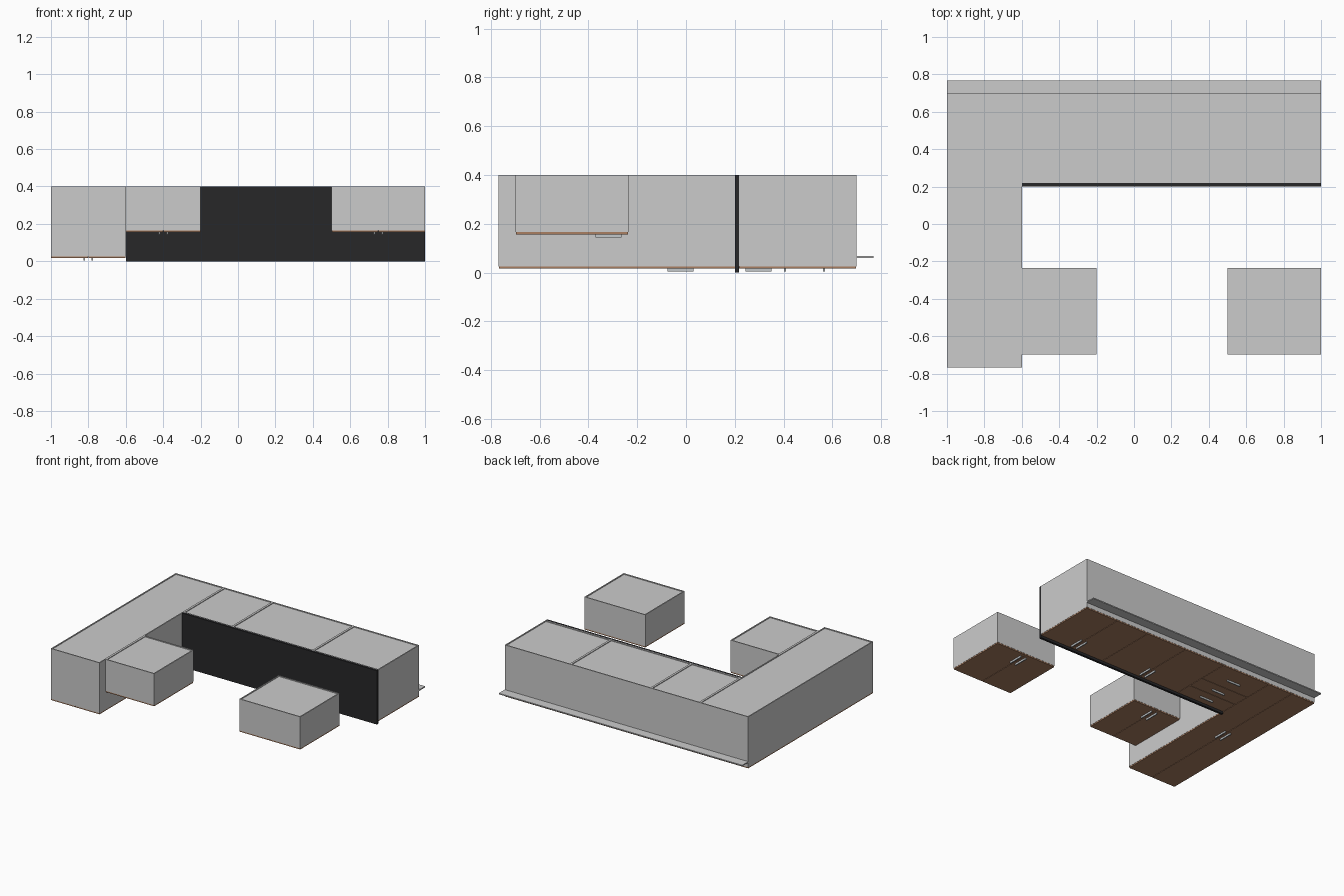
import bpy, bmesh
from mathutils import Vector

if "Cube" in bpy.data.objects:
    bpy.data.objects.remove(bpy.data.objects["Cube"])

# Fitted kitchen lying on its back: doors face down (-z), cabinet backs face up
T = 0.008       # panel thickness
BACK = 0.40     # z of the cabinet backs
GAP = 0.0015    # half gap between doors


def material(name, rgb):
    m = bpy.data.materials.new(name)
    m.diffuse_color = (*rgb, 1)
    m.use_nodes = True
    m.node_tree.nodes["Principled BSDF"].inputs["Base Color"].default_value = m.diffuse_color
    return m


WOOD = material("wood", (0.40, 0.21, 0.12))
BLACK = material("black_stone", (0.02, 0.02, 0.022))
METAL = material("steel", (0.55, 0.58, 0.6))


def boxes(name, spans, mat=None):
    """One object made of boxes, each given as (x0, x1, y0, y1, z0, z1)."""
    bm = bmesh.new()
    for x0, x1, y0, y1, z0, z1 in spans:
        vs = bmesh.ops.create_cube(bm, size=1)["verts"]
        bmesh.ops.scale(bm, vec=(x1 - x0, y1 - y0, z1 - z0), verts=vs)
        bmesh.ops.translate(bm, vec=Vector((x0 + x1, y0 + y1, z0 + z1)) / 2, verts=vs)
    me = bpy.data.meshes.new(name)
    bm.to_mesh(me)
    bm.free()
    ob = bpy.data.objects.new(name, me)
    bpy.context.collection.objects.link(ob)
    if mat:
        me.materials.append(mat)
    return ob


def carcass(name, x0, x1, y0, y1, z):
    """Four side panels with a slightly recessed back panel."""
    boxes(name + "_carcass", [
        (x0, x0 + T, y0, y1, z, BACK),
        (x1 - T, x1, y0, y1, z, BACK),
        (x0 + T, x1 - T, y0, y0 + T, z, BACK),
        (x0 + T, x1 - T, y1 - T, y1, z, BACK)])
    boxes(name + "_back", [(x0 + T, x1 - T, y0 + T, y1 - T, BACK - 0.012, BACK - 0.005)])


def fronts(name, spans, z):
    boxes(name, [(a + GAP, b - GAP, c + GAP, d - GAP, z - 0.009, z)
                 for a, b, c, d in spans], WOOD)


def door_cabinet(name, x0, x1, y0, y1, z, hy):
    """Cabinet with a pair of doors and upright handles centred on y = hy."""
    carcass(name, x0, x1, y0, y1, z)
    m = (x0 + x1) / 2
    fronts(name + "_doors", [(x0, m, y0, y1), (m, x1, y0, y1)], z)
    boxes(name + "_handles", [(m + s - 0.004, m + s + 0.004, hy - 0.053, hy + 0.053,
                               z - 0.022, z - 0.009) for s in (-0.022, 0.022)], METAL)


# Tall, wall and base door cabinets
door_cabinet("tall_cabinet", -1, -0.6, -0.768, 0.698, 0.026, -0.023)
door_cabinet("left_wall_cabinet", -0.6, -0.2, -0.698, -0.236, 0.166, -0.318)
door_cabinet("right_wall_cabinet", 0.5, 1, -0.698, -0.236, 0.166, -0.318)
door_cabinet("middle_base_cabinet", -0.2, 0.463, 0.218, 0.698, 0.026, 0.297)
door_cabinet("right_base_cabinet", 0.463, 1, 0.218, 0.698, 0.026, 0.297)

# Drawer cabinet
carcass("drawer_cabinet", -0.6, -0.2, 0.218, 0.698, 0.026)
edges = (0.218, 0.345, 0.47, 0.698)
fronts("drawer_fronts", [(-0.6, -0.2, a, b) for a, b in zip(edges, edges[1:])], 0.026)
boxes("drawer_handles", [(-0.453, -0.347, y - 0.004, y + 0.004, 0.004, 0.017)
                         for y in (0.282, 0.405, 0.565)], METAL)

# Worktop and plinth
boxes("worktop", [(-0.6, 1, 0.201, 0.218, 0, BACK)], BLACK)
boxes("plinth", [(-1, 1, 0.698, 0.768, 0.06, 0.068)])
